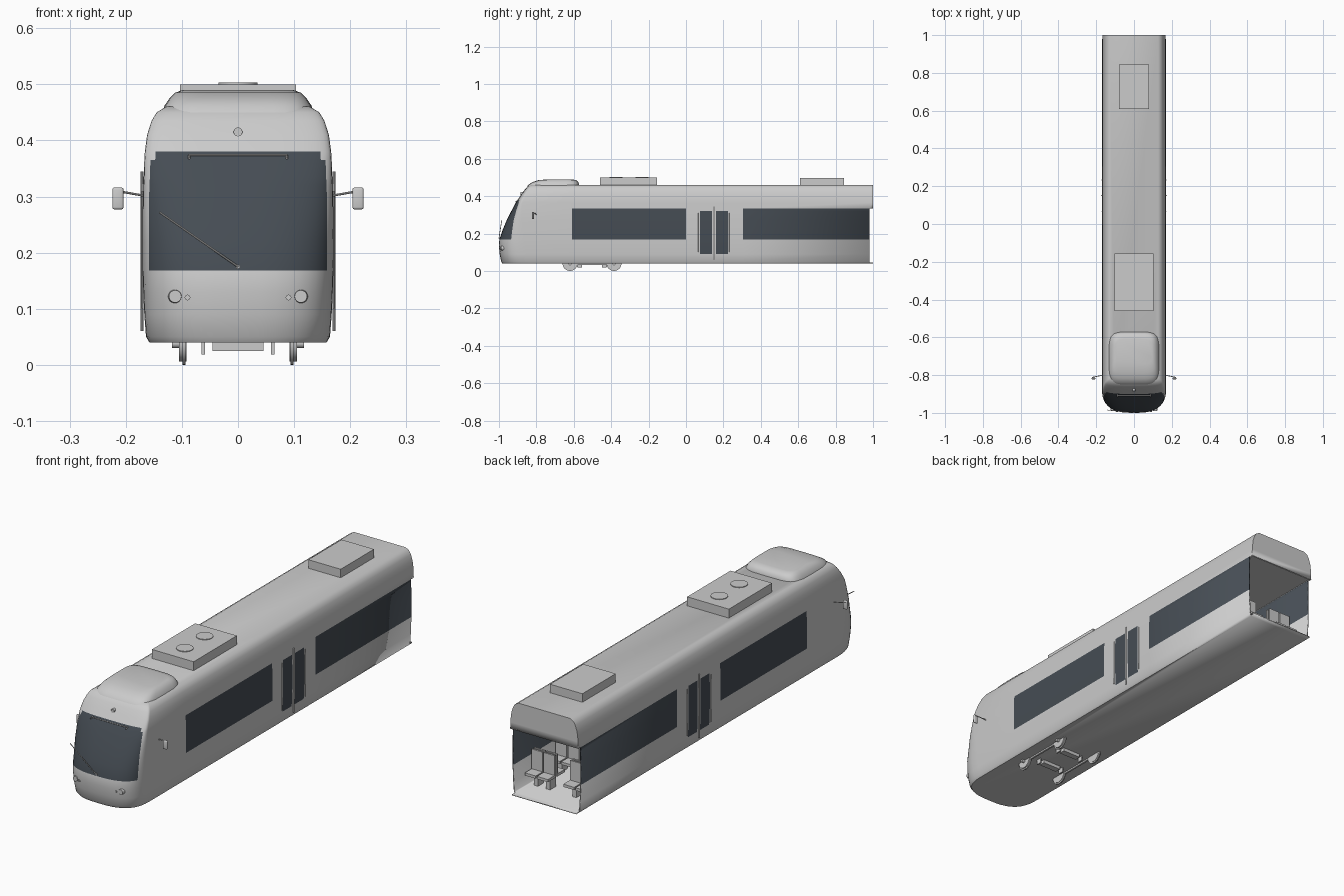
import bpy, bmesh, math
from mathutils import Vector

if "Cube" in bpy.data.objects:
    bpy.data.objects.remove(bpy.data.objects["Cube"])


def material(name, rgb):
    m = bpy.data.materials.new(name)
    m.use_nodes = True
    m.diffuse_color = (*rgb, 1)
    m.node_tree.nodes["Principled BSDF"].inputs["Base Color"].default_value = (*rgb, 1)
    return m


GREY = material("light_grey", (0.6, 0.6, 0.6))
GLASS = material("dark_glass", (0.06, 0.073, 0.088))
parts = []


def finish(bm, name, mats=(GREY,)):
    bmesh.ops.recalc_face_normals(bm, faces=bm.faces)
    mesh = bpy.data.meshes.new(name)
    bm.to_mesh(mesh)
    bm.free()
    for m in mats:
        mesh.materials.append(m)
    obj = bpy.data.objects.new(name, mesh)
    bpy.context.collection.objects.link(obj)
    parts.append(obj)
    return obj


def loft(bm, rings):
    loops = [[bm.verts.new(p) for p in r] for r in rings]
    for a, b in zip(loops, loops[1:]):
        for i in range(len(a)):
            j = (i + 1) % len(a)
            bm.faces.new((a[i], a[j], b[j], b[i]))
    bm.faces.new(loops[0][::-1])
    bm.faces.new(loops[-1])


def box(name, lo, hi, bevel=0.0, mat=GREY):
    bm = bmesh.new()
    bmesh.ops.create_cube(bm, size=1)
    for v in bm.verts:
        v.co = [l + (c + 0.5) * (h - l) for c, l, h in zip(v.co, lo, hi)]
    if bevel:
        bmesh.ops.bevel(bm, geom=bm.edges, offset=bevel, segments=3, affect='EDGES', profile=0.5)
    return finish(bm, name, (mat,))


def rod(name, a, b, r, sides=16, r2=None):
    a, b = Vector(a), Vector(b)
    bm = bmesh.new()
    bmesh.ops.create_cone(bm, cap_ends=True, segments=sides, radius1=r,
                          radius2=r if r2 is None else r2, depth=(b - a).length)
    turn = (b - a).to_track_quat('Z', 'Y').to_matrix()
    bmesh.ops.rotate(bm, verts=bm.verts, matrix=turn)
    bmesh.ops.translate(bm, verts=bm.verts, vec=(a + b) / 2)
    return finish(bm, name)


# Body shell: horizontal outlines (height, half width, nose y, nose depth)
LEVELS = [(0.04, 0.158, -0.982, 0.14), (0.05, 0.164, -0.988, 0.14), (0.09, 0.167, -0.996, 0.14),
          (0.13, 0.169, -1.0, 0.14), (0.168, 0.17, -0.998, 0.135), (0.22, 0.17, -0.98, 0.11),
          (0.27, 0.17, -0.959, 0.08), (0.32, 0.169, -0.934, 0.055), (0.335, 0.168, -0.926, 0.047),
          (0.365, 0.167, -0.91, 0.035), (0.38, 0.166, -0.9, 0.03), (0.41, 0.162, -0.88, 0.025),
          (0.435, 0.154, -0.862, 0.022), (0.45, 0.145, -0.849, 0.02), (0.46, 0.128, -0.832, 0.02)]
STOPS = [-0.61, 0, 0.075, 0.14, 0.16, 0.225, 0.305, 0.98, 1]
STEPS, POWER = 11, 2 / 2.8


def outline(z, w, nose, depth):
    arc = []
    for i in range(STEPS + 1):
        t = math.pi / 2 * i / STEPS
        arc.append((w * math.sin(t) ** POWER, nose + depth * (1 - max(math.cos(t), 0) ** POWER)))
    half = arc + [(w, y) for y in STOPS]
    return [(x, y, z) for x, y in half] + [(-x, y, z) for x, y in half[:0:-1]]


def is_glass(c):
    if c.y < -0.87:
        reach = 0.142 if c.z > 0.365 else 0.1555
        return 0.168 < c.z < 0.38 and abs(c.x) < reach
    window = -0.61 < c.y < 0 or 0.305 < c.y < 0.98
    door = 0.075 < c.y < 0.14 or 0.16 < c.y < 0.225
    return abs(c.x) > 0.14 and (window and 0.168 < c.z < 0.335 or door and 0.09 < c.z < 0.32)


bm = bmesh.new()
loft(bm, [outline(*lv) for lv in LEVELS])
bm.normal_update()
opening = []
for f in bm.faces:
    c = f.calc_center_median()
    if c.y > 0.99 and c.z < 0.335:
        opening.append(f)
    elif len(f.verts) == 4:
        f.material_index = int(is_glass(c))
bmesh.ops.delete(bm, geom=opening, context='FACES_ONLY')
body = finish(bm, "body_shell", (GREY, GLASS))
shell = body.modifiers.new("wall", 'SOLIDIFY')
shell.thickness = 0.006
shell.offset = -1

# Interior ceiling and seats
box("ceiling", (-0.16, -0.8, 0.335), (0.16, 0.994, 0.34))
for row in range(10):
    y = 0.86 - row * 0.17
    if 0 < y < 0.3:
        continue
    for x in (-0.125, -0.065, 0.065, 0.125):
        for turn in (1, -1):
            y0, y1, y2 = (y + turn * d for d in (0.004, 0.012, 0.06))
            box("seat_cushion", (x - 0.027, min(y0, y2), 0.1), (x + 0.027, max(y0, y2), 0.112))
            box("seat_back", (x - 0.027, min(y0, y1), 0.112), (x + 0.027, max(y0, y1), 0.2))
        box("seat_leg", (x - 0.01, y - 0.02, 0.046), (x + 0.01, y + 0.02, 0.1))

# Rounded roof fairing behind the windscreen
bm = bmesh.new()
rings = []
for z, w, y0, y1 in [(0.45, 0.135, -0.85, -0.57), (0.462, 0.131, -0.842, -0.571), (0.475, 0.122, -0.82, -0.576),
                     (0.485, 0.112, -0.79, -0.586), (0.49, 0.098, -0.74, -0.61)]:
    ring = []
    for i in range(40):
        t = math.tau * i / 40
        c, s = math.cos(t), math.sin(t)
        ring.append((w * math.copysign(abs(c) ** 0.4, c),
                     (y0 + y1) / 2 + (y1 - y0) / 2 * math.copysign(abs(s) ** 0.4, s), z))
    rings.append(ring)
loft(bm, rings)
finish(bm, "roof_fairing")

# Roof equipment
box("front_roof_unit", (-0.103, -0.46, 0.455), (0.103, -0.155, 0.5))
box("rear_roof_unit", (-0.08, 0.61, 0.455), (0.08, 0.845, 0.498))
for y in (-0.235, -0.375):
    rod("roof_fan", (0, y, 0.498), (0, y, 0.503), 0.035, 32)

# Nose details
rod("wiper_arm", (0, -1.0, 0.175), (-0.14, -0.985, 0.272), 0.0018, 8)
rod("wiper_pivot", (0, -0.99, 0.175), (0, -1.0, 0.175), 0.004)
rod("top_rail", (-0.088, -0.908, 0.374), (0.088, -0.908, 0.374), 0.002, 8)
rod("top_lamp", (0, -0.87, 0.415), (0, -0.885, 0.415), 0.008)
for s in (-1, 1):
    rod("top_rail_end", (s * 0.087, -0.9, 0.374), (s * 0.087, -0.915, 0.368), 0.002, 8)
    rod("headlight", (s * 0.112, -0.96, 0.122), (s * 0.112, -0.989, 0.122), 0.014, 24, 0.011)
    rod("marker_light", (s * 0.09, -0.97, 0.12), (s * 0.09, -0.994, 0.12), 0.005)
    # Side mirrors
    rod("mirror_arm", (s * 0.165, -0.8, 0.301), (s * 0.222, -0.812, 0.311), 0.002, 8)
    x = s * 0.214
    box("side_mirror", (x - 0.01, -0.823, 0.277), (x + 0.01, -0.813, 0.316), 0.004)
    # Door posts and steps
    rod("door_post", (s * 0.171, 0.15, 0.06), (s * 0.171, 0.15, 0.345), 0.003, 8)
    for y in (0.067, 0.233):
        rod("door_rail", (s * 0.17, y, 0.1), (s * 0.17, y, 0.31), 0.002, 8)
    # Bogie wheels, flanges and frame
    for y in (-0.62, -0.385):
        rod("wheel", (s * 0.092, y, 0.04), (s * 0.105, y, 0.04), 0.034, 32)
        rod("wheel_flange", (s * 0.094, y, 0.04), (s * 0.099, y, 0.04), 0.04, 32)
        rod("axle_box", (s * 0.105, y, 0.038), (s * 0.118, y, 0.038), 0.008)
    box("bogie_side_beam", (s * 0.062 - 0.003, -0.58, 0.018), (s * 0.062 + 0.003, -0.555, 0.041))
    box("bogie_side_beam", (s * 0.062 - 0.003, -0.45, 0.018), (s * 0.062 + 0.003, -0.425, 0.041))
    box("bogie_link", (s * 0.098 - 0.004, -0.6, 0.033), (s * 0.098 + 0.004, -0.4, 0.041))
for y in (-0.57, -0.435):
    box("bogie_cross_beam", (-0.045, y - 0.014, 0.025), (0.045, y + 0.014, 0.041))

bpy.ops.object.select_all(action='DESELECT')
for obj in parts:
    obj.select_set(True)
bpy.context.view_layer.objects.active = body
bpy.ops.object.shade_smooth_by_angle(angle=math.radians(35))
